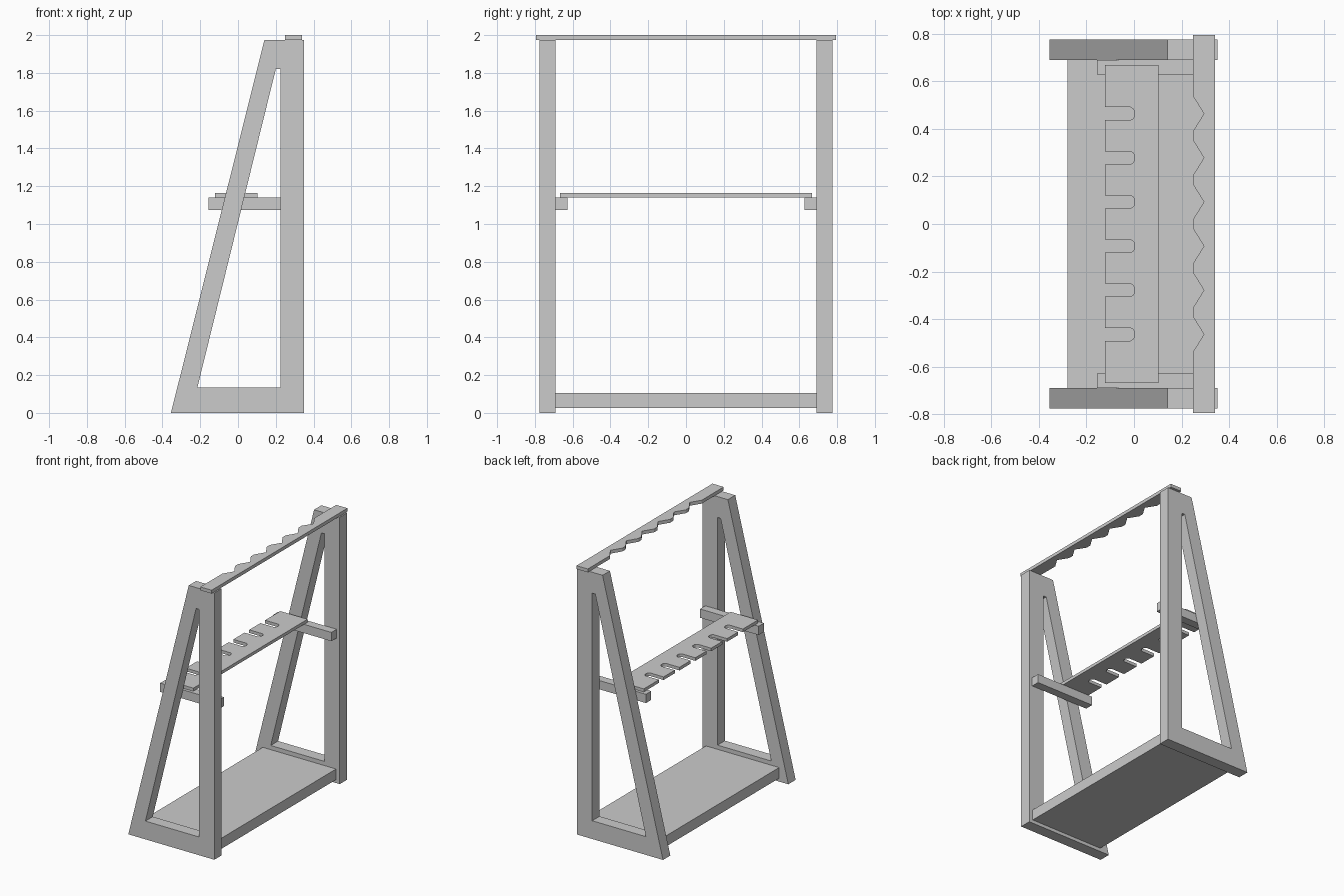
import bpy, bmesh
from mathutils import Vector

if "Cube" in bpy.data.objects:
    bpy.data.objects.remove(bpy.data.objects["Cube"])

SLOTS = [(i - 2.5) * 0.1855 for i in range(6)]


def extrude_faces(name, verts, faces, vec):
    """Build flat faces, then extrude them along vec into a solid."""
    bm = bmesh.new()
    vs = [bm.verts.new(v) for v in verts]
    fs = [bm.faces.new([vs[i] for i in f]) for f in faces]
    geom = bmesh.ops.extrude_face_region(bm, geom=fs, use_keep_orig=True)["geom"]
    bmesh.ops.translate(bm, vec=Vector(vec),
                        verts=[g for g in geom if isinstance(g, bmesh.types.BMVert)])
    bmesh.ops.recalc_face_normals(bm, faces=bm.faces)
    me = bpy.data.meshes.new(name)
    bm.to_mesh(me)
    bm.free()
    ob = bpy.data.objects.new(name, me)
    bpy.context.collection.objects.link(ob)
    return ob


def plate(name, outline, z0, z1):
    return extrude_faces(name, [(x, y, z0) for x, y in outline],
                         [range(len(outline))], (0, 0, z1 - z0))


def box(name, x0, x1, y0, y1, z0, z1):
    return plate(name, [(x0, y0), (x1, y0), (x1, y1), (x0, y1)], z0, z1)


def notched_plate(name, x0, x1, half, z0, z1, notch):
    """Plate whose -x edge carries one notch profile per slot."""
    pts = [(x1, half), (x1, -half), (x0, -half)]
    for c in SLOTS:
        pts += [(x, c + dy) for x, dy in notch]
    return plate(name, pts + [(x0, half)], z0, z1)


# A-shaped side frames and the shelf rails inside them
outer = [(-0.355, 0), (0.35, 0), (0.35, 1.975), (0.14, 1.975)]
inner = [(-0.215, 0.135), (0.225, 0.135), (0.225, 1.82), (0.2, 1.82)]
ring = [(i, (i + 1) % 4, (i + 1) % 4 + 4, i + 4) for i in range(4)]
for side, s in (("near", -1), ("far", 1)):
    extrude_faces(side + "_side_frame",
                  [(x, s * 0.69, z) for x, z in outer + inner], ring, (0, s * 0.086, 0))
    y0, y1 = sorted((s * 0.628, s * 0.69))
    box(side + "_shelf_rail", -0.155, 0.325, y0, y1, 1.075, 1.14)

# Base board between the frames
box("base_board", -0.28, 0.32, -0.69, 0.69, 0.025, 0.104)

# Middle shelf with round-ended slots
notched_plate("slotted_shelf", -0.122, 0.102, 0.668, 1.14, 1.163,
              [(-0.122, -0.0275), (-0.015, -0.0275), (-0.003, -0.02), (0.003, -0.009),
               (0.003, 0.009), (-0.003, 0.02), (-0.015, 0.0275), (-0.122, 0.0275)])

# Top bar with V notches
notched_plate("notched_top_bar", 0.248, 0.34, 0.795, 1.975, 2.0,
              [(0.248, -0.074), (0.294, 0), (0.248, 0.074)])
